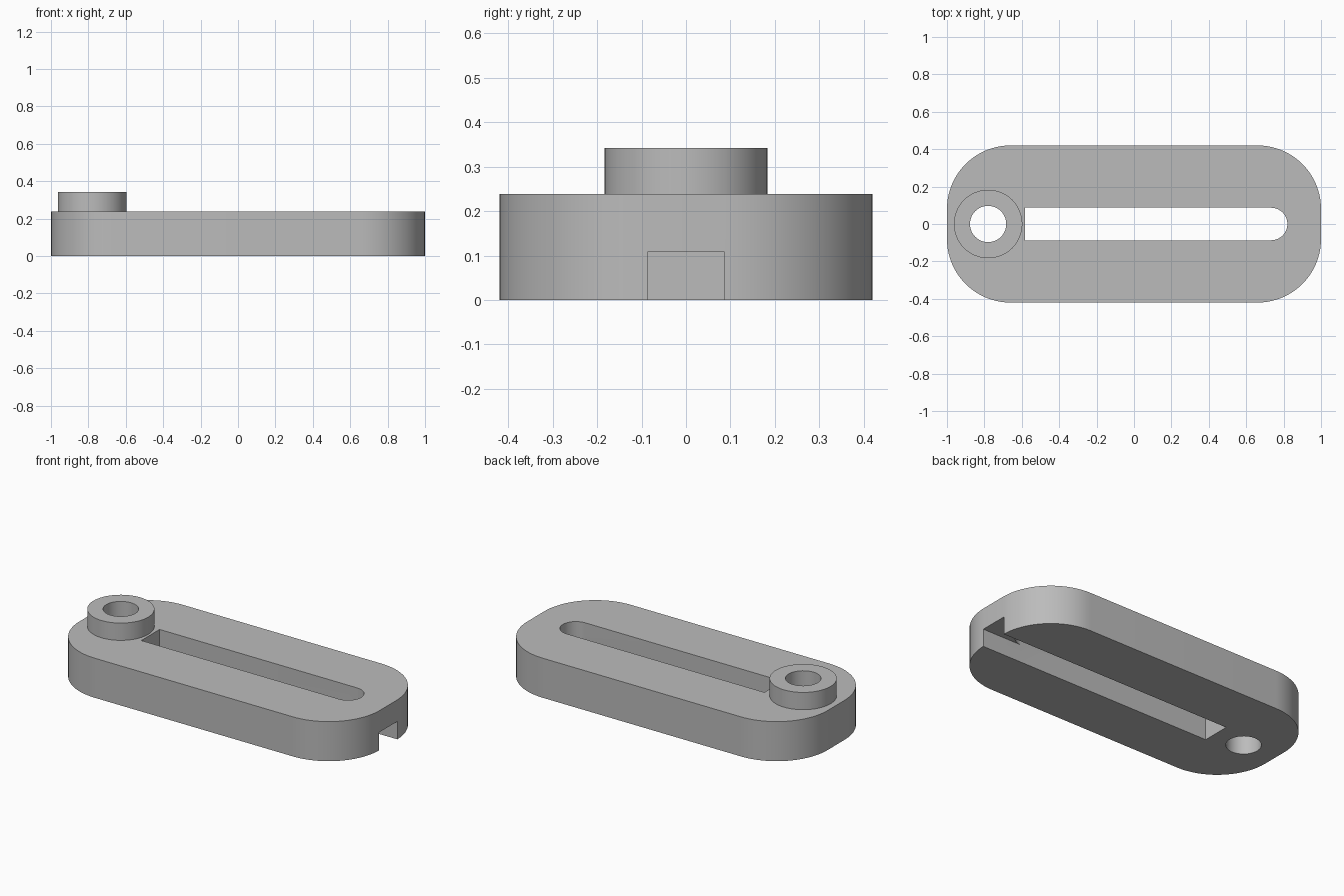
import bpy, bmesh
from math import cos, sin, pi, radians

cube = bpy.data.objects.get("Cube")
if cube:
    bpy.data.objects.remove(cube, do_unlink=True)

grey = bpy.data.materials.new("plain grey")
grey.use_nodes = True
colour = (0.5, 0.5, 0.5, 1)
grey.diffuse_color = colour
grey.node_tree.nodes["Principled BSDF"].inputs["Base Color"].default_value = colour


def arc(cx, cy, r, start, sweep, steps):
    """Points along an arc, angles in degrees."""
    return [(cx + r * cos(radians(start + sweep * i / steps)),
             cy + r * sin(radians(start + sweep * i / steps)))
            for i in range(steps + 1)]


def prism(name, outline, z0, z1):
    """Extrude a counter-clockwise outline from z0 to z1."""
    bm = bmesh.new()
    base = bm.faces.new([bm.verts.new((x, y, z0)) for x, y in outline])
    top = bmesh.ops.extrude_face_region(bm, geom=[base], use_keep_orig=True)
    moved = [v for v in top["geom"] if isinstance(v, bmesh.types.BMVert)]
    bmesh.ops.translate(bm, verts=moved, vec=(0, 0, z1 - z0))
    bmesh.ops.recalc_face_normals(bm, faces=bm.faces)
    mesh = bpy.data.meshes.new(name)
    bm.to_mesh(mesh)
    bm.free()
    mesh.materials.append(grey)
    obj = bpy.data.objects.new(name, mesh)
    bpy.context.collection.objects.link(obj)
    return obj


def combine(target, tool, operation):
    """Apply a boolean and discard the tool."""
    mod = target.modifiers.new(operation.title(), 'BOOLEAN')
    mod.operation, mod.solver, mod.object = operation, 'EXACT', tool
    bpy.context.view_layer.objects.active = target
    bpy.ops.object.modifier_apply(modifier=mod.name)
    bpy.data.objects.remove(tool, do_unlink=True)


HALF_X, HALF_Y, CORNER = 1.0, 0.42, 0.34
PLATE_TOP, BOSS_TOP = 0.238, 0.342
BOSS_X, SLOT = -0.78, 0.087

# Plate with rounded corners
ix, iy = HALF_X - CORNER, HALF_Y - CORNER
corners = [(ix, iy), (-ix, iy), (-ix, -iy), (ix, -iy)]
outline = [p for i, (x, y) in enumerate(corners)
           for p in arc(x, y, CORNER, 90 * i, 90, 20)]
plate = prism("slotted_plate", outline, 0, PLATE_TOP)

# Raised boss around the pivot hole
boss = prism("boss", arc(BOSS_X, 0, 0.183, 0, 360, 64)[:-1], 0.1, BOSS_TOP)
combine(plate, boss, 'UNION')

# Pivot hole through boss and plate
hole = prism("hole_cutter", arc(BOSS_X, 0, 0.097, 0, 360, 48)[:-1], -0.1, 0.5)
combine(plate, hole, 'DIFFERENCE')

# Long slot, square at one end and round at the other
slot_outline = [(-0.583, SLOT), (-0.583, -SLOT)] + arc(0.733, 0, SLOT, -90, 180, 24)
combine(plate, prism("slot_cutter", slot_outline, -0.1, 0.5), 'DIFFERENCE')

# Groove under the round end, open at the end face
groove_outline = [(0.6, -SLOT), (1.1, -SLOT), (1.1, SLOT), (0.6, SLOT)]
combine(plate, prism("groove_cutter", groove_outline, -0.1, 0.108), 'DIFFERENCE')

# Smooth curved walls, sharp rims
bpy.ops.object.select_all(action='DESELECT')
plate.select_set(True)
bpy.context.view_layer.objects.active = plate
bpy.ops.object.shade_smooth_by_angle(angle=radians(30))
